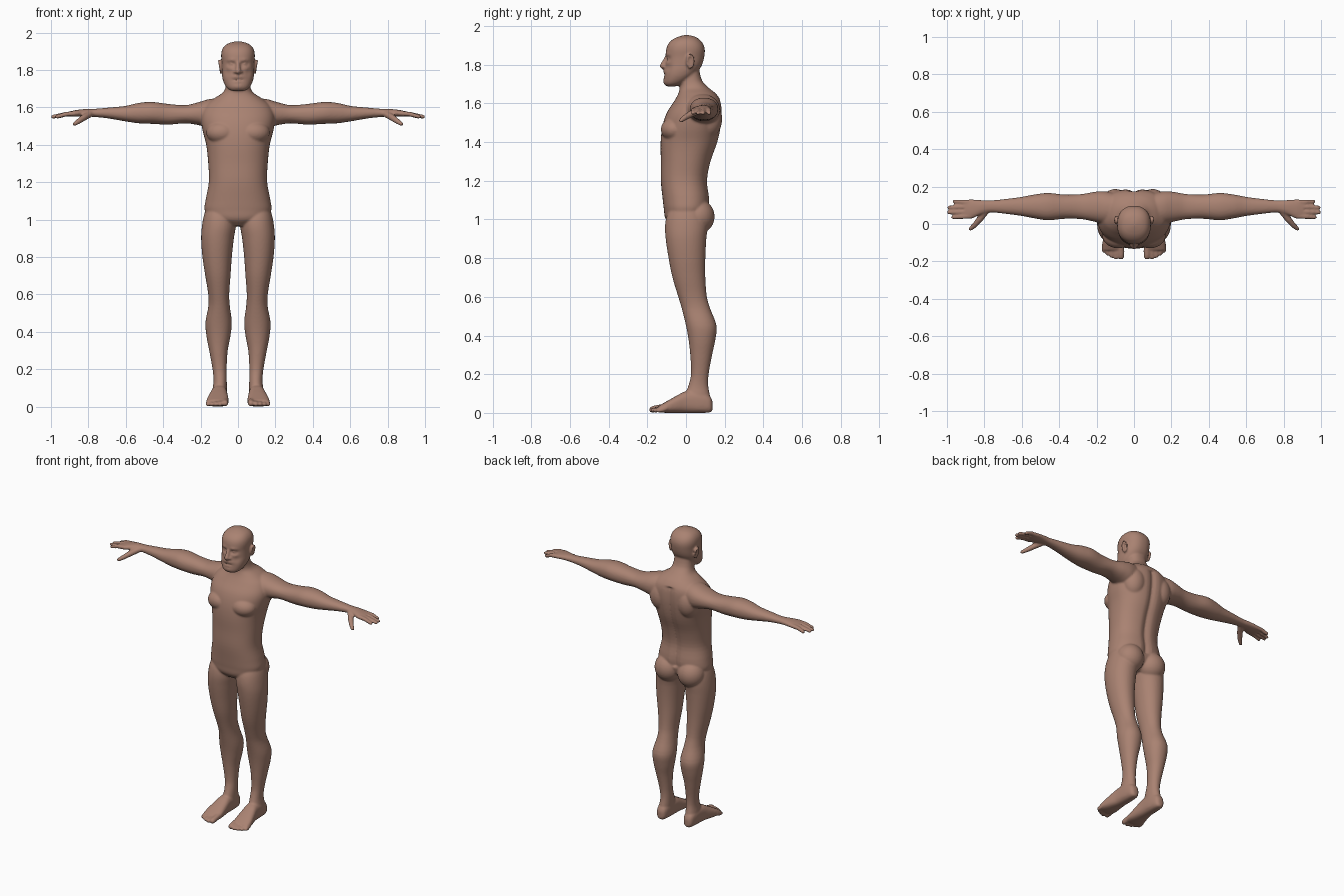
import bpy, bmesh, math
from mathutils import Vector

bm = bmesh.new()
AXES = {'x': lambda t, a, b: (t, a, b), 'y': lambda t, a, b: (a, t, b), 'z': lambda t, a, b: (a, b, t)}


def skin_rings(rings, mirror):
    """Closed tube of faces through rings of points."""
    n = len(rings[0])
    for side in ((1, -1) if mirror else (1,)):
        vs = [[bm.verts.new((p[0] * side, p[1], p[2])) for p in ring] for ring in rings]
        for r, q in zip(vs, vs[1:]):
            for i in range(n):
                bm.faces.new((r[i], r[(i + 1) % n], q[(i + 1) % n], q[i]))
        bm.faces.new(vs[0])
        bm.faces.new(vs[-1])


def resample(secs, sub):
    """Smooth cubic interpolation of section rows along their first value."""
    out, k = [], len(secs)

    def slope(i, c):
        lo, hi = max(i - 1, 0), min(i + 1, k - 1)
        return (secs[hi][c] - secs[lo][c]) / (secs[hi][0] - secs[lo][0])
    for i in range(k - 1):
        p, q = secs[i], secs[i + 1]
        h = q[0] - p[0]
        for s in range(sub):
            u = s / sub
            row = [p[0] + h * u]
            for c in range(1, 5):
                row.append((2*u**3 - 3*u*u + 1) * p[c] + (u**3 - 2*u*u + u) * h * slope(i, c)
                           + (3*u*u - 2*u**3) * q[c] + (u**3 - u*u) * h * slope(i + 1, c))
            out.append(row)
    out.append(list(secs[-1]))
    return out


def loft(axis, secs, power=2.2, n=40, sub=4, mirror=False, shape=None):
    """Closed skin through rounded sections (t, a_min, a_max, b_min, b_max)."""
    rings = []
    for t, a0, a1, b0, b1 in resample(secs, sub):
        ring = []
        for i in range(n):
            w = 2 * math.pi * i / n
            c, s = math.cos(w), math.sin(w)
            a = (a0 + a1) / 2 + (a1 - a0) / 2 * math.copysign(abs(c) ** (2 / power), c)
            b = (b0 + b1) / 2 + (b1 - b0) / 2 * math.copysign(abs(s) ** (2 / power), s)
            v = Vector(AXES[axis](t, a, b))
            if shape:
                v.y += shape(v)
            ring.append(v)
        rings.append(ring)
    skin_rings(rings, mirror)


def blob(c, r, mirror=True, n=16):
    """Ellipsoid."""
    rings = []
    for j in range(n // 2):
        lat = math.radians(-86 + 172 * j / (n // 2 - 1))
        rings.append([(c[0] + r[0] * math.cos(lat) * math.cos(2 * math.pi * i / n),
                       c[1] + r[1] * math.cos(lat) * math.sin(2 * math.pi * i / n),
                       c[2] + r[2] * math.sin(lat)) for i in range(n)])
    skin_rings(rings, mirror)


def tube(pts, mirror=True, n=14):
    """Round-ended tube through (x, y, z, radius)."""
    c = [Vector(p[:3]) for p in pts]
    rad = [p[3] for p in pts]
    first, last = (c[1] - c[0]).normalized(), (c[-1] - c[-2]).normalized()
    stops = [(c[0] - first * rad[0] * math.sin(a), rad[0] * math.cos(a), first) for a in (1.4, 1.0, .5)]
    for i in range(len(c)):
        stops.append((c[i], rad[i], c[min(i + 1, len(c) - 1)] - c[max(i - 1, 0)]))
    stops += [(c[-1] + last * rad[-1] * math.sin(a), rad[-1] * math.cos(a), last) for a in (.5, 1.0, 1.4)]
    rings = []
    for p, r, d in stops:
        turn = d.to_track_quat('Z', 'Y')
        rings.append([p + turn @ Vector((r * math.cos(2 * math.pi * i / n), r * math.sin(2 * math.pi * i / n), 0))
                      for i in range(n)])
    skin_rings(rings, mirror)


# torso and neck, with a groove along the spine
def spine(v):
    return -0.016 * math.exp(-(v.x / 0.022) ** 2) if v.y > 0.06 and 1.05 < v.z < 1.62 else 0

torso = [(.965, .05, -.07, .05), (1.0, .15, -.105, .10), (1.05, .178, -.114, .118), (1.1, .174, -.12, .123),
         (1.2, .156, -.13, .112), (1.3, .159, -.13, .13), (1.4, .17, -.131, .165), (1.48, .19, -.122, .182),
         (1.55, .197, -.10, .187), (1.61, .175, -.062, .18), (1.65, .125, -.04, .155),
         (1.68, .08, -.033, .118), (1.72, .064, -.035, .082), (1.80, .06, -.035, .065)]
loft('z', [(z, -w, w, f, b) for z, w, f, b in torso], 2.3, n=64, shape=spine)
blob((.085, -.06, 1.465), (.085, .07, .062), n=32)      # chest muscles
blob((.085, .062, 1.015), (.088, .086, .09), n=32)      # buttocks
blob((.10, .115, 1.52), (.075, .072, .10), n=32)        # shoulder blades

# legs
loft('z', [(1.08, .06, .16, -.06, .07), (1.03, .02, .18, -.095, .10), (.97, .012, .192, -.108, .112),
           (.9, .022, .197, -.105, .105), (.8, .033, .19, -.09, .10), (.7, .04, .175, -.07, .10),
           (.6, .047, .159, -.04, .108), (.54, .044, .158, -.022, .125), (.45, .033, .174, .0, .158),
           (.38, .04, .169, .013, .152), (.3, .055, .154, .022, .135), (.2, .061, .136, .026, .117),
           (.14, .06, .131, .012, .115), (.08, .06, .137, -.01, .125), (.02, .062, .137, -.02, .128)],
     2.1, mirror=True)

# feet and toes
loft('y', [(-.14, .054, .168, .003, .037), (-.1, .05, .168, .0, .06), (-.05, .053, .157, .0, .088),
           (.0, .057, .145, .0, .112), (.08, .06, .139, .0, .11), (.125, .07, .13, .003, .085),
           (.137, .085, .115, .012, .06)], 2.6, mirror=True)
for x, tip, r in ((.069, -.173, .018), (.096, -.178, .0135), (.119, -.17, .013), (.141, -.158, .0125), (.161, -.143, .012)):
    tube([(x * .97 + .002, -.10, r + .014, r), (x, tip + .02, r + .004, r), (x, tip, r, r * .95)])

# arms down to the palm
loft('x', [(.10, .0, .165, 1.49, 1.65), (.16, .0, .175, 1.492, 1.643), (.21, .012, .172, 1.505, 1.628),
           (.28, .026, .16, 1.515, 1.612), (.37, .028, .157, 1.508, 1.618), (.46, .02, .166, 1.512, 1.629),
           (.53, .03, .158, 1.515, 1.624), (.6, .043, .145, 1.525, 1.608), (.7, .056, .132, 1.542, 1.598),
           (.77, .062, .126, 1.549, 1.592), (.82, .05, .128, 1.551, 1.591), (.87, .028, .132, 1.55, 1.585),
           (.905, .028, .13, 1.55, 1.577)], 2.2, mirror=True)

# fingers and thumb
for y0, y1, tip in ((.042, .036, .968), (.067, .062, .99), (.092, .089, .988), (.117, .12, .96)):
    tube([(.87, y0, 1.567, .0135), (.92, (y0 + y1) / 2, 1.564, .0125), (tip, y1, 1.55, .0105)])
tube([(.79, .07, 1.565, .018), (.825, .025, 1.545, .0175), (.853, -.008, 1.525, .0145), (.874, -.026, 1.511, .011)])

# head, with face relief given as (x, z, width, height, push along y)
RELIEF = [(.034, 1.831, .02, .011, .016), (.034, 1.853, .026, .008, -.006), (.055, 1.785, .018, .022, .006),
          (0, 1.747, .026, .004, .010), (0, 1.764, .034, .008, -.007), (0, 1.737, .02, .005, -.005),
          (0, 1.712, .03, .014, -.006), (.045, 1.808, .016, .01, -.004)]

def face(v):
    if v.y > -.02:
        return 0
    return sum(d * math.exp(-((abs(v.x) - x) / w) ** 2 - ((v.z - z) / h) ** 2) for x, z, w, h, d in RELIEF)

head = [(1.688, .03, -.098, -.055), (1.695, .048, -.107, -.03), (1.71, .064, -.112, 0), (1.74, .079, -.112, .04),
        (1.77, .085, -.111, .065), (1.80, .086, -.107, .083), (1.84, .087, -.104, .094), (1.88, .09, -.102, .097),
        (1.91, .084, -.09, .087), (1.933, .067, -.065, .066), (1.946, .042, -.036, .044), (1.953, .012, -.01, .015)]
loft('z', [(z, -w, w, f, b) for z, w, f, b in head], 2.3, n=80, sub=7, shape=face)
tube([(0, -.099, 1.842, .01), (0, -.112, 1.815, .0115), (0, -.122, 1.793, .0145)], False)   # nose
blob((.014, -.111, 1.79), (.011, .013, .009))                                             # nostrils
blob((.033, -.086, 1.831), (.014, .012, .009))                                            # eyes
for i in range(16):                                                                       # ear rims
    w = math.radians(-100 + i * 21)
    blob((.096 + .005 * math.sin(w), .022 + .017 * math.cos(w), 1.818 + .031 * math.sin(w)), (.008, .007, .008), n=10)
blob((.089, .02, 1.816), (.009, .017, .028))                                              # inner ears

# fuse all parts into one smooth skin
bmesh.ops.recalc_face_normals(bm, faces=bm.faces[:])
mesh = bpy.data.meshes.new("body")
bm.to_mesh(mesh)
bm.free()
skin = bpy.data.materials.new("brown skin")
skin.diffuse_color = (.40, .225, .168, 1)
mesh.materials.append(skin)
body = bpy.data.objects.new("body", mesh)
bpy.context.collection.objects.link(body)
fuse = body.modifiers.new("fuse", 'REMESH')
fuse.mode = 'VOXEL'
fuse.voxel_size = .006
fuse.use_smooth_shade = True
soften = body.modifiers.new("soften", 'SMOOTH')
soften.factor = .5
soften.iterations = 4
